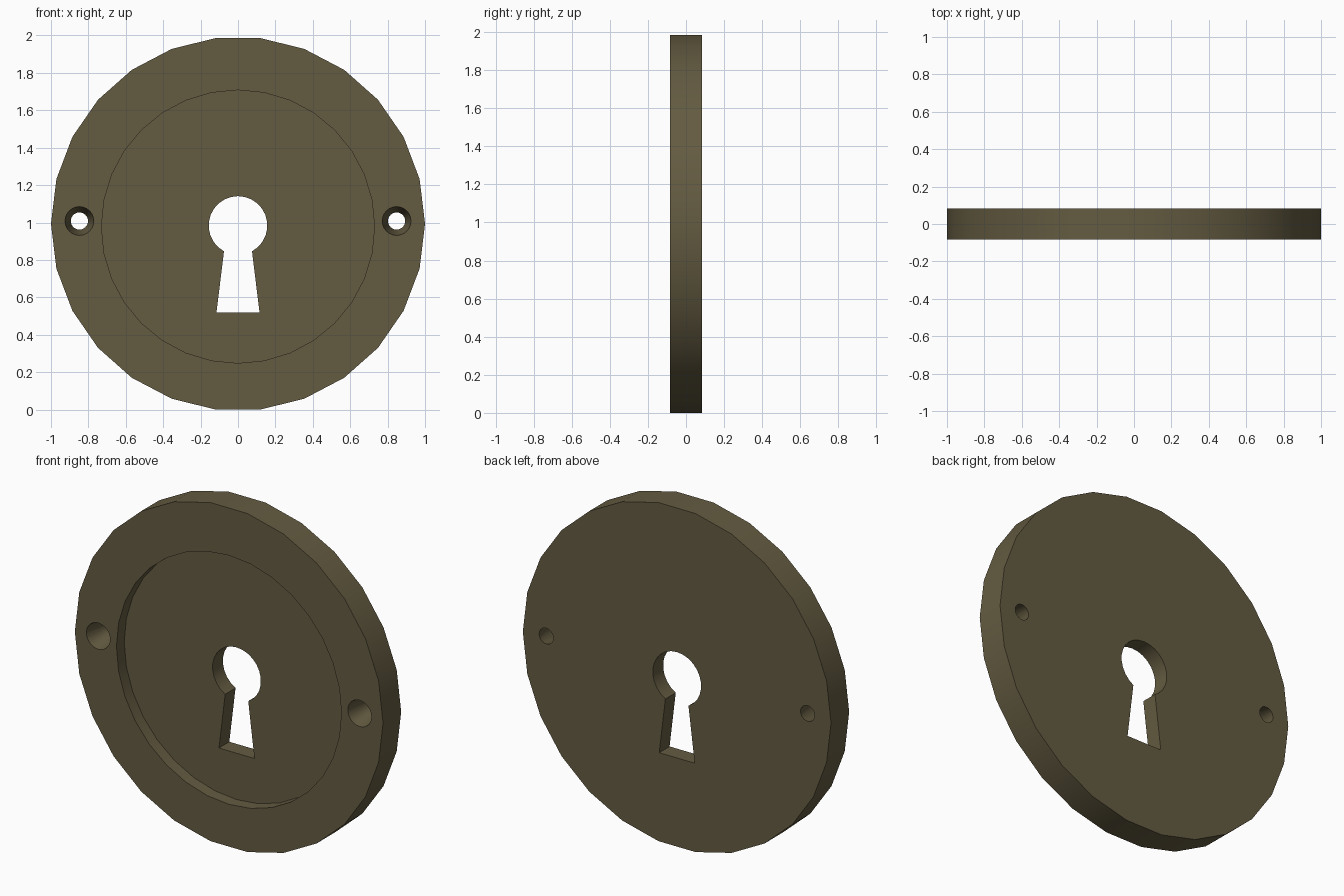
import bpy, bmesh, math

if "Cube" in bpy.data.objects:
    bpy.data.objects.remove(bpy.data.objects["Cube"], do_unlink=True)

HALF = 0.084      # half the plate thickness
MID = 0.993       # height of the plate centre

bronze = bpy.data.materials.new("dark_bronze")
colour = (0.127, 0.105, 0.053, 1)
bronze.use_nodes = True
bronze.diffuse_color = colour
bronze.node_tree.nodes["Principled BSDF"].inputs["Base Color"].default_value = colour


def circle(radius, sides, x=0, z=0, turn=0):
    angles = [math.tau * i / sides + turn for i in range(sides)]
    return [(x + radius * math.cos(a), z + radius * math.sin(a)) for a in angles]


def loft(name, front, y_front, back, y_back):
    """Solid between two outlines of equal point count, facing -y."""
    bm = bmesh.new()
    a = [bm.verts.new((x, y_front, z)) for x, z in front]
    b = [bm.verts.new((x, y_back, z)) for x, z in back]
    bm.faces.new(a)
    bm.faces.new(b[::-1])
    for i in range(len(a)):
        j = (i + 1) % len(a)
        bm.faces.new((a[i], b[i], b[j], a[j]))
    bmesh.ops.recalc_face_normals(bm, faces=bm.faces)
    mesh = bpy.data.meshes.new(name)
    bm.to_mesh(mesh)
    bm.free()
    mesh.materials.append(bronze)
    obj = bpy.data.objects.new(name, mesh)
    bpy.context.collection.objects.link(obj)
    return obj


# Round plate
rim = circle(1, 26, z=MID)
plate = loft("escutcheon_plate", rim, -HALF, rim, HALF)

# Shallow round recess in the front
recess = circle(0.73, 32, z=0.978)
cutters = [loft("recess_cutter", recess, -0.2, recess, -HALF + 0.072)]

# Keyhole: round head over a flared slot
start, sweep, steps = math.radians(-61.5), math.radians(303), 22
keyhole = [(0.157 * math.cos(start + sweep * i / steps),
            0.984 + 0.157 * math.sin(start + sweep * i / steps))
           for i in range(steps + 1)]
keyhole += [(-0.115, 0.52), (0.115, 0.52)]
cutters.append(loft("keyhole_cutter", keyhole, -0.2, keyhole, 0.2))

# Tapered screw holes, run slightly past both faces
slope = (0.077 - 0.046) / (2 * HALF)
for side in (-1, 1):
    wide = circle(0.077 + slope * 0.02, 24, side * 0.848, 1.008)
    narrow = circle(0.046 - slope * 0.02, 24, side * 0.848, 1.008)
    cutters.append(loft("screw_hole_cutter", wide, -HALF - 0.02, narrow, HALF + 0.02))

# Cut the openings, then discard the cutters
bpy.context.view_layer.objects.active = plate
plate.select_set(True)
for cutter in cutters:
    cutter.hide_render = True
    mod = plate.modifiers.new("cut", "BOOLEAN")
    mod.operation = "DIFFERENCE"
    mod.solver = "EXACT"
    mod.object = cutter
    bpy.ops.object.modifier_apply(modifier=mod.name)
    bpy.data.objects.remove(cutter, do_unlink=True)

bpy.ops.object.shade_smooth_by_angle(angle=math.radians(30))
